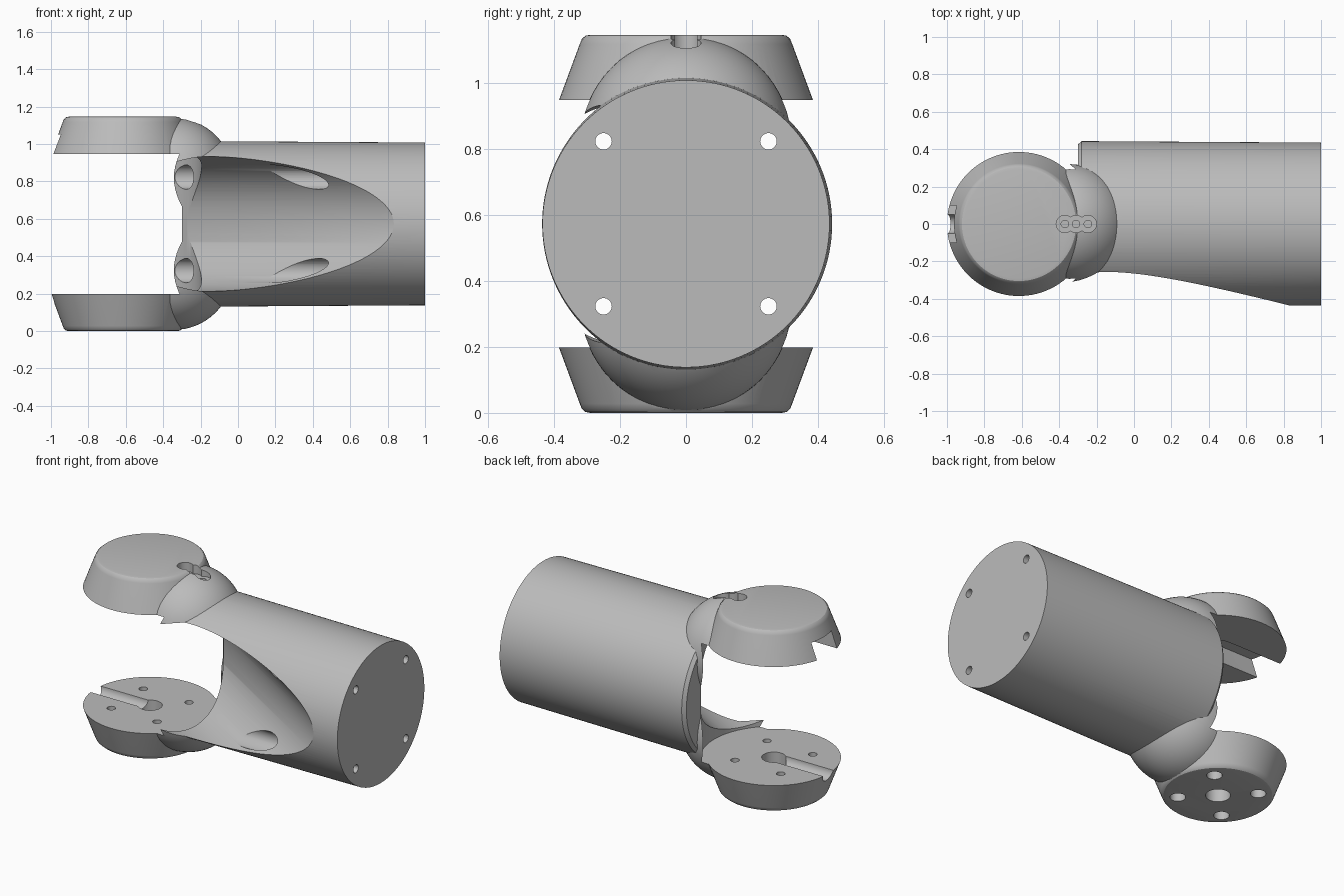
import bpy, bmesh, math
from mathutils import Matrix, Vector

if "Cube" in bpy.data.objects:
    bpy.data.objects.remove(bpy.data.objects["Cube"], do_unlink=True)

MID = 0.573          # height of the barrel axis and mirror plane
HUB = -0.615         # x of the hinge axis
GREY = (0.5, 0.5, 0.5, 1)

mat = bpy.data.materials.new("plain grey")
mat.use_nodes = True
mat.diffuse_color = GREY
mat.node_tree.nodes["Principled BSDF"].inputs["Base Color"].default_value = GREY


def finish(bm, name):
    bmesh.ops.recalc_face_normals(bm, faces=bm.faces)
    me = bpy.data.meshes.new(name)
    bm.to_mesh(me)
    bm.free()
    me.materials.append(mat)
    ob = bpy.data.objects.new(name, me)
    bpy.context.collection.objects.link(ob)
    return ob


def lathe(name, profile, origin, axis, seg=64):
    """Closed solid of revolution from (radius, distance) pairs along an axis."""
    bm = bmesh.new()
    turn = Vector((0, 0, 1)).rotation_difference(Vector(axis)).to_matrix().to_4x4()
    place = Matrix.Translation(origin) @ turn
    rings = [[bm.verts.new(place @ Vector((r * math.cos(a), r * math.sin(a), d)))
              for a in (math.tau * i / seg for i in range(seg))] for r, d in profile]
    for low, high in zip(rings, rings[1:]):
        for i in range(seg):
            j = (i + 1) % seg
            bm.faces.new((low[i], low[j], high[j], high[i]))
    bm.faces.new(rings[0][::-1])
    bm.faces.new(rings[-1])
    return finish(bm, name)


def rod(name, r, start, axis, length, seg=32):
    return lathe(name, [(r, 0), (r, length)], start, axis, seg)


def box(name, low, high):
    bm = bmesh.new()
    bmesh.ops.create_cube(bm, size=1)
    for v in bm.verts:
        v.co = [(l + h) / 2 + c * (h - l) for l, h, c in zip(low, high, v.co)]
    return finish(bm, name)


def combine(target, other, operation):
    mod = target.modifiers.new("join", 'BOOLEAN')
    mod.operation, mod.object, mod.solver = operation, other, 'EXACT'
    bpy.context.view_layer.objects.active = target
    bpy.ops.object.modifier_apply(modifier=mod.name)
    bpy.data.objects.remove(other, do_unlink=True)


X, Z = (1, 0, 0), (0, 0, 1)

# Barrel, slightly tapered, with a small chamfer at the hinge end
body = lathe("hinged_joint_body", [(0.425, 0), (0.443, 0.02), (0.435, 1.3)],
             (-0.3, 0, MID), X, 128)

# Neck domes and tapered hinge discs, above and below
for side in (1, -1):
    bm = bmesh.new()
    bmesh.ops.create_uvsphere(bm, u_segments=64, v_segments=32, radius=0.32)
    bmesh.ops.translate(bm, verts=bm.verts, vec=(-0.345, 0, MID + side * 0.247))
    combine(body, finish(bm, "neck"), 'UNION')
    disc = lathe("hinge_disc", [(0.387, 0.36), (0.385, 0.375), (0.322, 0.545), (0.316, 0.56),
                                (0.305, 0.57), (0.29, 0.573)],
                 (HUB, 0, MID), (0, 0, side), 96)
    combine(body, disc, 'UNION')

# Clearance between the discs
combine(body, rod("clearance", 0.42, (HUB, 0, MID - 0.375), Z, 0.75, 128), 'DIFFERENCE')

# Slanted scoop out of the front of the barrel
slope = math.radians(31.5)
along = Vector((math.cos(slope), -math.sin(slope), 0))
base = Vector((-0.27, 0.24 - 0.36 / math.cos(slope), MID))
combine(body, rod("scoop", 0.36, base - along * 0.5, along, 2.2, 128), 'DIFFERENCE')

# Screw holes through the barrel, wide from the hinge end, narrow at the far end
for sy in (-1, 1):
    for sz in (-1, 1):
        screw = lathe("screw_hole", [(0.065, 0), (0.065, 1.2), (0.025, 1.2), (0.025, 1.5)],
                      (-0.4, sy * 0.25, MID + sz * 0.25), X, 32)
        combine(body, screw, 'DIFFERENCE')

# Lower disc: centre bore, channel and four counterbored screw holes
combine(body, rod("bore", 0.07, (HUB, 0, -0.1), Z, 0.4), 'DIFFERENCE')
combine(body, rod("channel", 0.05, (-1.1, 0, 0.198), X, -HUB - 0.13 + 0.001), 'DIFFERENCE')
for sx in (-1, 1):
    for sy in (-1, 1):
        bolt = lathe("bolt_hole", [(0.044, 0), (0.044, 0.2), (0.025, 0.2), (0.025, 0.4)],
                     (HUB + sx * 0.16, sy * 0.16, -0.1), Z, 32)
        combine(body, bolt, 'DIFFERENCE')

# Upper disc: wide slot with a round end
slot = box("slot", (-1.1, -0.1, 0.85), (HUB, 0.1, 1.05))
combine(slot, rod("slot_end", 0.1, (HUB, 0, 0.85), Z, 0.2), 'UNION')
combine(body, slot, 'DIFFERENCE')

# Cable recess of three overlapping circles with small through holes
for x in (-0.37, -0.31, -0.247):
    cable = lathe("cable_hole", [(0.02, 0), (0.02, 0.17), (0.046, 0.17), (0.046, 0.3)],
                  (x, 0, 0.92), Z, 32)
    combine(body, cable, 'DIFFERENCE')

# Smooth shading with crisp edges
bpy.ops.object.select_all(action='DESELECT')
body.select_set(True)
bpy.context.view_layer.objects.active = body
bpy.ops.object.shade_smooth_by_angle(angle=math.radians(30))
